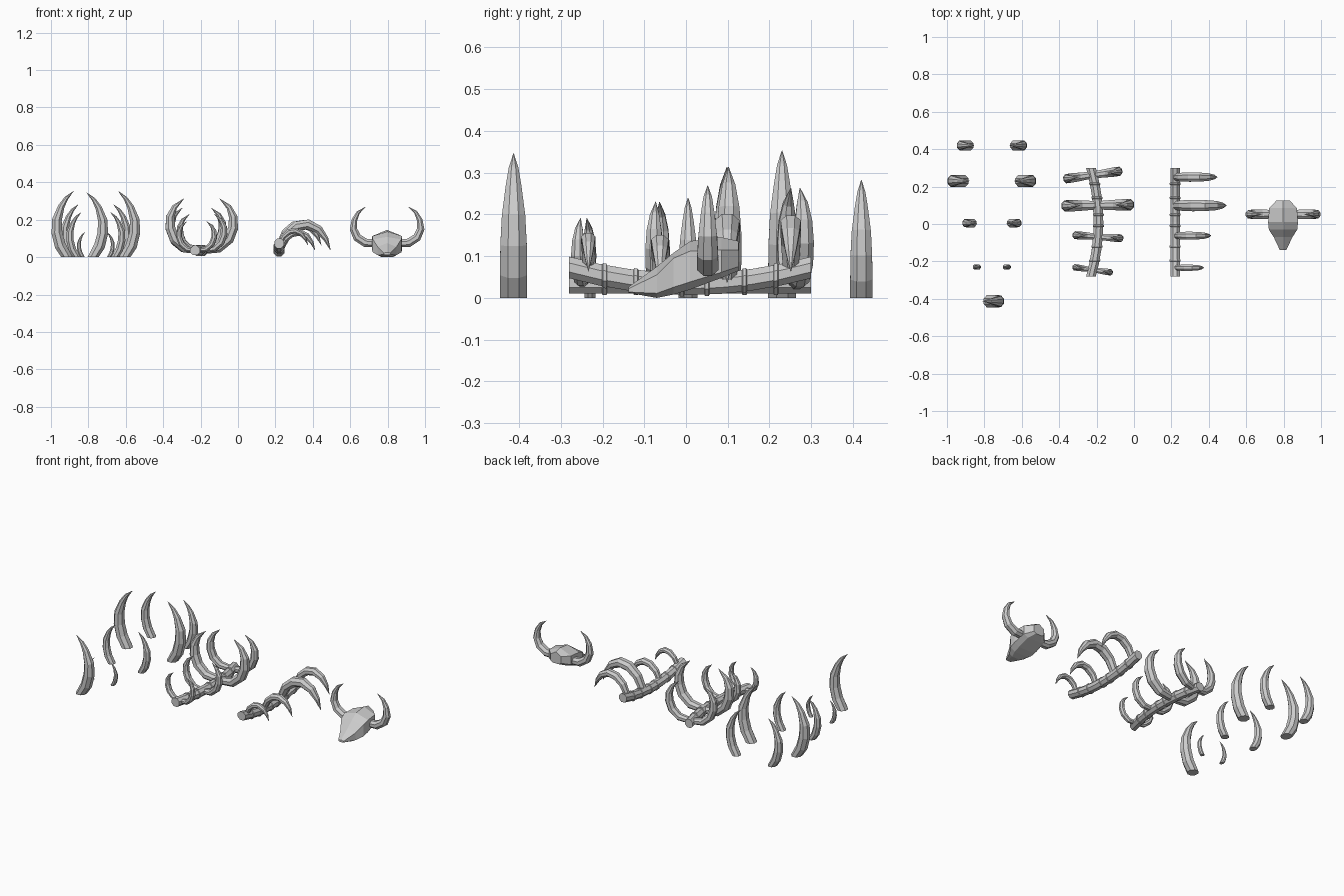
import bpy, bmesh, math
from mathutils import Vector, Matrix

if "Cube" in bpy.data.objects:
    bpy.data.objects.remove(bpy.data.objects["Cube"])

def finish(name, bm):
    bmesh.ops.recalc_face_normals(bm, faces=bm.faces)
    me = bpy.data.meshes.new(name)
    bm.to_mesh(me)
    bm.free()
    ob = bpy.data.objects.new(name, me)
    bpy.context.collection.objects.link(ob)
    return ob

def loft(name, rings):
    """Skin a list of equal-length point rings and cap both ends."""
    bm = bmesh.new()
    vs = [[bm.verts.new(p) for p in ring] for ring in rings]
    n = len(rings[0])
    for a, b in zip(vs, vs[1:]):
        for i in range(n):
            j = (i + 1) % n
            bm.faces.new((a[i], a[j], b[j], b[i]))
    bm.faces.new(vs[0][::-1])
    bm.faces.new(vs[-1])
    return finish(name, bm)

def horn(name, path, radii, origin, s=1.0, side=1, yaw=0.0, flat_base=False, sides=8):
    """Tapered curved bone in the xz plane, scaled, mirrored and turned about z."""
    pts = [Vector((x, 0, z)) for x, z in path]
    rings = []
    for k, p in enumerate(pts):
        t = (pts[min(k + 1, len(pts) - 1)] - pts[max(k - 1, 0)]).normalized()
        nrm = Vector((t.z, 0, -t.x))
        if k == 0 and flat_base:
            nrm = Vector((1, 0, 0))
        ring = []
        for i in range(sides):
            a = math.tau * (i + 0.5) / sides
            q = p + nrm * (radii[k] * 0.9 * math.cos(a))
            q.y += radii[k] * math.sin(a)
            q *= s
            q.x *= side
            ring.append(Matrix.Rotation(yaw, 3, 'Z') @ q + Vector(origin))
        rings.append(ring)
    return loft(name, rings)

# Loose ribs standing on the ground
STAND = [(0, 0), (.035, .06), (.053, .13), (.053, .2), (.03, .27), (.003, .315), (-.035, .352)]
STAND_R = [.036, .036, .035, .031, .021, .013, .001]
AXIS = -.76
for i, (y, x, s) in enumerate([(.42, -.638, .8), (.23, -.605, 1), (.005, -.658, .68), (-.23, -.69, .38)]):
    for side in (1, -1):
        horn(f"standing_rib_{i}_{'right' if side > 0 else 'left'}", STAND, STAND_R,
             (AXIS + side * (x - AXIS), y, 0), s, side, flat_base=True)
horn("lone_standing_rib", STAND, STAND_R, (-.775, -.413, 0), .98, 1, flat_base=True)

# Curved spines with raised bands
def bow(y):
    return .04 * (1 - ((y - .01) / .29) ** 2)

def spine(name, place):
    ys = [-.28 + .58 * k / 8 for k in range(9)]
    def ring(y, r):
        cx, cz = place(y)
        return [(cx + r * math.cos(math.tau * i / 8 + .39), y, cz + r * math.sin(math.tau * i / 8 + .39))
                for i in range(8)]
    loft(name, [ring(y, .028) for y in ys])
    for k, y in enumerate((-.195, -.12, -.01, .05, .14, .215)):
        loft(f"{name}_band_{k}", [ring(y - .006, .029), ring(y - .004, .032), ring(y + .004, .032), ring(y + .006, .029)])

RIBS = [(.262, .82, 8), (.1, 1, 1), (-.068, .7, -4), (-.245, .56, -8)]
RIB_R = [.024, .030, .033, .032, .027, .017, .001]

# Upright rib cage with ribs on both sides
def upright(y):
    return -.23 + bow(y), .036
spine("spine_upright", upright)
UP = [(0, 0), (.09, .012), (.145, .06), (.168, .12), (.168, .18), (.145, .232), (.095, .277)]
for i, (y, s, deg) in enumerate(RIBS):
    cx, cz = upright(y)
    for side in (1, -1):
        horn(f"cage_rib_{i}_{'right' if side > 0 else 'left'}", UP, RIB_R, (cx, y, cz), s, side, math.radians(deg))

# Toppled half cage with ribs on one side
def toppled(y):
    return .22, .073 - bow(y)
spine("spine_toppled", toppled)
SIDE = [(0, 0), (.04, .082), (.095, .128), (.155, .138), (.212, .11), (.25, .06), (.275, 0)]
for i, (y, s, deg) in enumerate(RIBS):
    cx, cz = toppled(y)
    horn(f"toppled_rib_{i}", SIDE, RIB_R, (cx, y - .02 * math.sin(math.radians(deg)) * 4, cz), s)

# Skull: (y, half width, bottom, shoulder, top)
def skull_ring(y, w, b, sh, t):
    m = (b + sh) / 2 - .3 * (sh - b)
    return [Vector((.797 + x, y, z)) for x, z in
            ((-w * .6, b), (w * .6, b), (w, m), (w, sh), (0, t), (-w, sh), (-w, m), )]
loft("skull", [skull_ring(*r) for r in (
    (-.138, .018, .012, .022, .026),
    (-.07, .05, .0, .055, .075),
    (-.03, .076, .008, .095, .108),
    (.01, .08, .02, .112, .136),
    (.085, .074, .048, .115, .145),
    (.126, .035, .065, .115, .136))])

# Skull horns
HORN = [(.05, .072), (.115, .076), (.16, .105), (.18, .15), (.174, .2), (.153, .24), (.115, .268)]
for side in (1, -1):
    horn(f"skull_horn_{'right' if side > 0 else 'left'}", HORN, [.024, .028, .027, .024, .018, .011, .001],
         (.797, .052, 0), 1, side)
